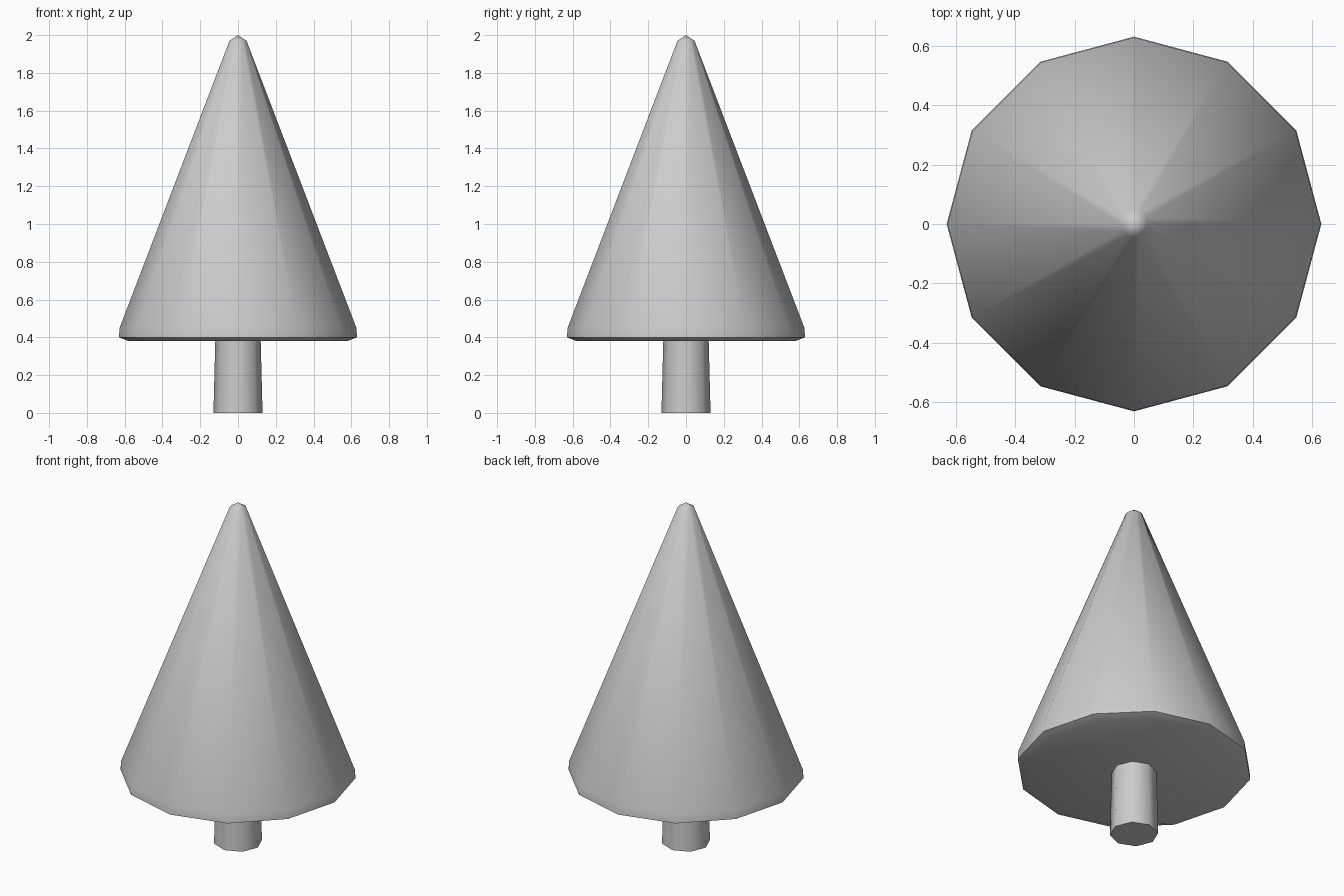
import bpy, bmesh
from math import sin, cos, pi, radians

if "Cube" in bpy.data.objects:
    bpy.data.objects.remove(bpy.data.objects["Cube"])


def lathe(name, profile, sides):
    """Spin (radius, z) points into a closed low-poly solid."""
    bm = bmesh.new()
    rings = []
    for r, z in profile:
        n = sides if r > 0 else 1
        rings.append([bm.verts.new((r * cos(2 * pi * i / n), r * sin(2 * pi * i / n), z))
                      for i in range(n)])
    for a, b in zip(rings, rings[1:]):
        for i in range(sides):
            j = (i + 1) % sides
            bm.faces.new((a[i], a[j], b[0]) if len(b) == 1 else (a[i], a[j], b[j], b[i]))
    bm.faces.new(rings[0][::-1])
    if len(rings[-1]) > 1:
        bm.faces.new(rings[-1])
    bmesh.ops.recalc_face_normals(bm, faces=bm.faces)
    mesh = bpy.data.meshes.new(name)
    bm.to_mesh(mesh)
    bm.free()
    obj = bpy.data.objects.new(name, mesh)
    bpy.context.collection.objects.link(obj)
    bpy.ops.object.select_all(action='DESELECT')
    obj.select_set(True)
    bpy.context.view_layer.objects.active = obj
    bpy.ops.object.shade_smooth_by_angle(angle=radians(60))
    return obj


# Conical foliage with bevelled rim and blunt tip
lathe("foliage", [(0.58, 0.38), (0.63, 0.40), (0.627, 0.45), (0.045, 1.97), (0, 2.0)], 12)

# Slightly tapered trunk
lathe("trunk", [(0.13, 0.0), (0.12, 0.39)], 8)
